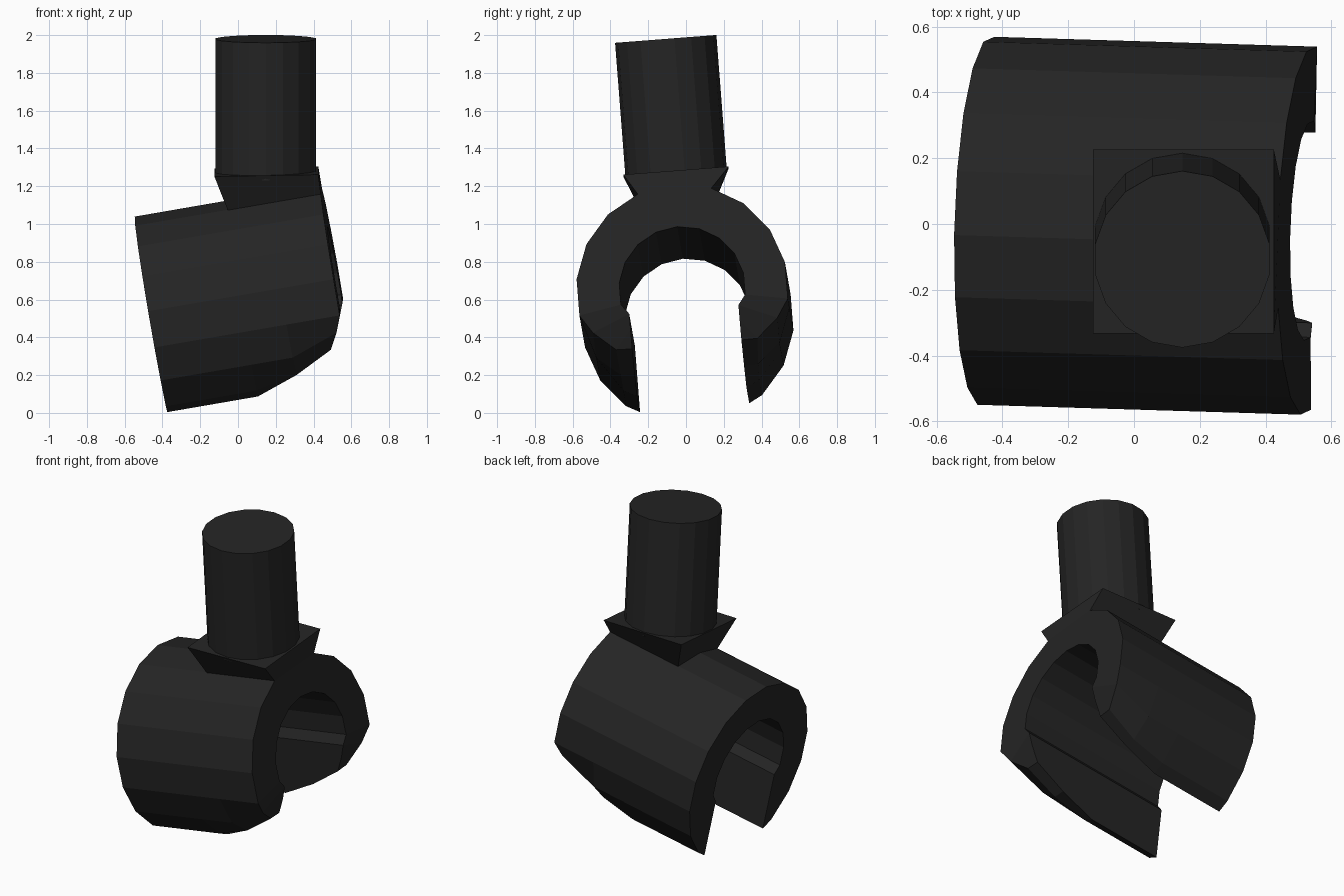
import bpy, bmesh, math
from mathutils import Vector, Matrix

if "Cube" in bpy.data.objects:
    bpy.data.objects.remove(bpy.data.objects["Cube"])

black = bpy.data.materials.new("matte_black")
black.diffuse_color = (0.018, 0.018, 0.018, 1)
black.use_nodes = True
black.node_tree.nodes["Principled BSDF"].inputs["Base Color"].default_value = black.diffuse_color

# Tilted frame of the clip: tube axis, sideways, up
axis = Vector((0.985, -0.03, 0.17)).normalized()
up = Vector((-0.17, -0.077, 0.98))
up = (up - axis * up.dot(axis)).normalized()
side = up.cross(axis)
centre = Vector((0, -0.004, 0.565))


def place(s, y, t):
    return centre + axis * s + side * y + up * t


def finish(name, bm):
    bmesh.ops.recalc_face_normals(bm, faces=bm.faces)
    mesh = bpy.data.meshes.new(name)
    bm.to_mesh(mesh)
    bm.free()
    mesh.materials.append(black)
    obj = bpy.data.objects.new(name, mesh)
    bpy.context.collection.objects.link(obj)
    return obj


def arc(r):
    return [(r * math.sin(math.radians(a)), r * math.cos(math.radians(a)))
            for a in range(0, 101, 20)]


# Clip: C-shaped sections lofted along the axis; the arm tips round off at one end
R_OUT, R_IN, SLOT = 0.562, 0.335, 0.29
full = [(0.487, -0.281), (0.361, -0.43), (SLOT, -0.468)]
stations = [
    (-0.457, full, -0.22),
    (0.03, full, -0.22),
    (0.253, [(0.487, -0.281), (0.365, -0.385), (SLOT, -0.387)], -0.21),
    (0.54, [(0.49, -0.19), (0.375, -0.283), (SLOT, -0.285)], -0.19),
]


def set_back(s, t):
    # lower part of the rounded end leans back
    if s > 0.5 and t < -0.09:
        return s - 0.085 * ((-t - 0.09) / 0.195) ** 1.3
    return s


bm = bmesh.new()
loops = []
for s, tip, low in stations:
    outer = arc(R_OUT) + tip
    inner = arc(R_IN) + [(SLOT, -0.11), (SLOT, low)]
    outer = [(-y, t) for y, t in outer[:0:-1]] + outer
    inner = [(-y, t) for y, t in inner[:0:-1]] + inner
    loops.append([[bm.verts.new(place(set_back(s, t), y, t)) for y, t in line]
                  for line in (outer, inner)])
for (o0, i0), (o1, i1) in zip(loops, loops[1:]):
    ring0, ring1 = o0 + i0[::-1], o1 + i1[::-1]
    n = len(ring0)
    for k in range(n):
        j = (k + 1) % n
        bm.faces.new((ring0[k], ring0[j], ring1[j], ring1[k]))
for o, i in (loops[0], loops[-1]):
    for k in range(len(i) - 1):
        bm.faces.new((o[k + 1], o[k + 2], i[k + 1], i[k]))
    bm.faces.new((o[0], o[1], i[0]))
    bm.faces.new((o[-1], o[-2], i[-1]))
finish("clip", bm)

# Flared collar: square on top, narrowing down onto the clip
stem_dir = Vector((0, -0.077, 0.997)).normalized()
stem_base = Vector((0.15, -0.053, 1.278))
across = Vector((0, stem_dir.z, -stem_dir.y))
bm = bmesh.new()
corners = [(-1, -1), (1, -1), (1, 1), (-1, 1)]
top = [bm.verts.new(stem_base + Vector((0.275 * a, 0, 0.005 * a)) + across * 0.28 * b)
       for a, b in corners]
bottom = [bm.verts.new(place(0.29 + 0.25 * a, 0.195 * b, 0.526)) for a, b in corners]
bm.faces.new(top)
bm.faces.new(bottom)
for k in range(4):
    j = (k + 1) % 4
    bm.faces.new((top[k], top[j], bottom[j], bottom[k]))
finish("collar", bm)

# Stem
bm = bmesh.new()
length = 0.73
bmesh.ops.create_cone(bm, cap_ends=True, segments=18, radius1=0.269, radius2=0.269,
                      depth=length)
stem = finish("stem", bm)
mid = Vector((0.147, -0.053, 1.278)) + stem_dir * (0.704 - length / 2)
stem.matrix_world = (Matrix.Translation(mid)
                     @ Matrix.Rotation(math.atan2(0.077, 0.997), 4, 'X'))
